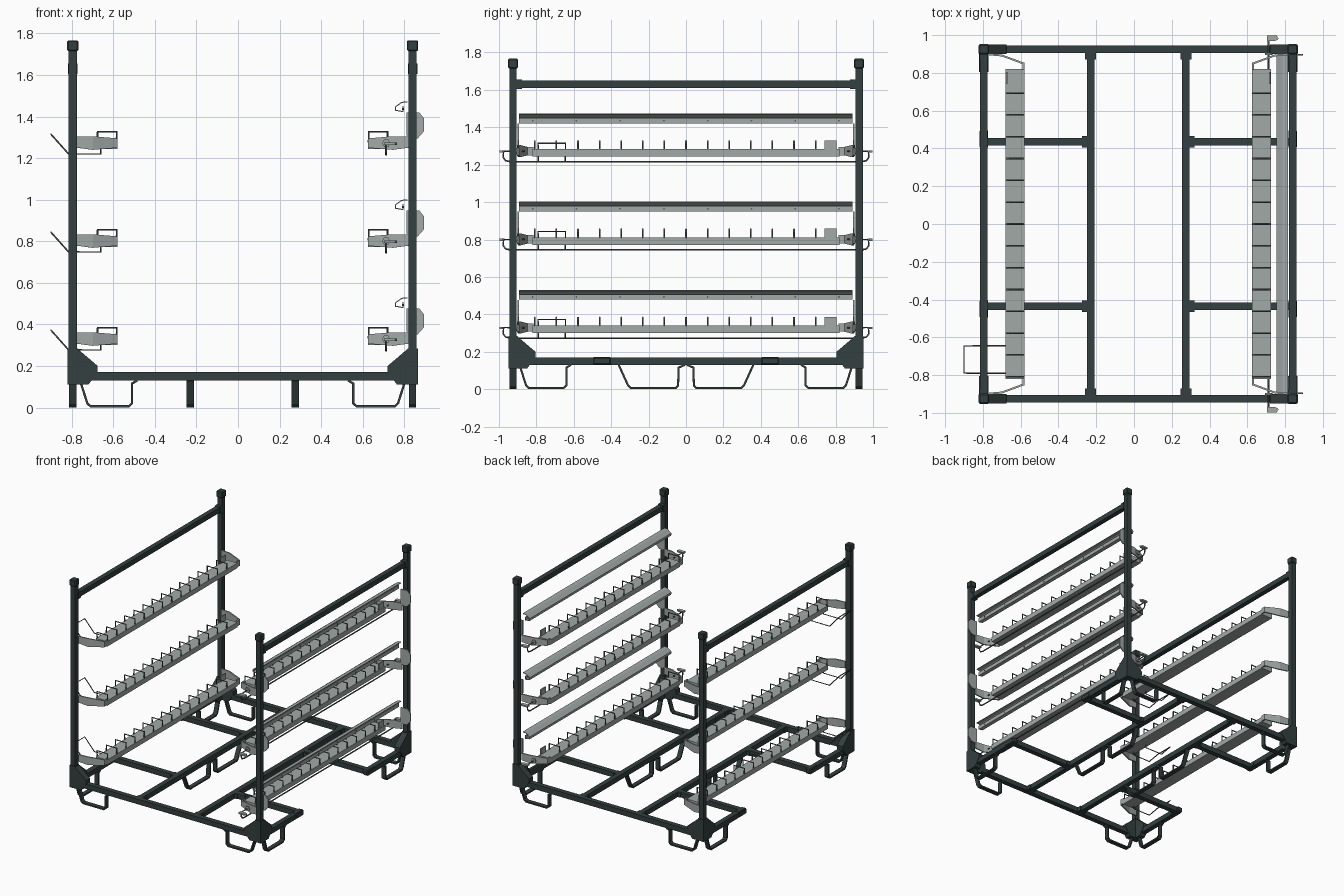
import bpy, bmesh
from mathutils import Vector

if "Cube" in bpy.data.objects:
    bpy.data.objects.remove(bpy.data.objects["Cube"])

CX, HX, HY = 0.0225, 0.8175, 0.925      # frame centre in x, half post spacing
ROWS = (0.0, -0.4715, -0.943)           # carrier levels relative to the top one
SIGNS = (-1, 1)


def material(name, col):
    m = bpy.data.materials.new(name)
    m.diffuse_color = (*col, 1)
    m.use_nodes = True
    m.node_tree.nodes["Principled BSDF"].inputs["Base Color"].default_value = m.diffuse_color
    return m


DARK = material("dark_paint", (0.035, 0.05, 0.05))
GREY = material("galvanised", (0.36, 0.40, 0.39))
WIRE = material("wire_steel", (0.10, 0.115, 0.11))


def prism(name, poly, plane, lo, hi, mat):
    """Extrude a 2D outline along the axis normal to its plane."""
    place = {"xy": lambda u, v, w: (u, v, w), "xz": lambda u, v, w: (u, w, v),
             "yz": lambda u, v, w: (w, u, v)}[plane]
    val = lambda f, p: f(p) if callable(f) else f
    bm = bmesh.new()
    a = [bm.verts.new(place(*p, val(lo, p))) for p in poly]
    b = [bm.verts.new(place(*p, val(hi, p))) for p in poly]
    bm.faces.new(a)
    bm.faces.new(b[::-1])
    for i in range(len(a)):
        j = (i + 1) % len(a)
        bm.faces.new((a[i], b[i], b[j], a[j]))
    bmesh.ops.recalc_face_normals(bm, faces=bm.faces)
    me = bpy.data.meshes.new(name)
    bm.to_mesh(me)
    bm.free()
    me.materials.append(mat)
    ob = bpy.data.objects.new(name, me)
    bpy.context.collection.objects.link(ob)
    return ob


def box(name, x0, x1, y0, y1, z0, z1, mat, bevel=0):
    ob = prism(name, [(x0, y0), (x1, y0), (x1, y1), (x0, y1)], "xy", z0, z1, mat)
    if bevel:
        mod = ob.modifiers.new("bevel", "BEVEL")
        mod.width, mod.segments = bevel, 1
    return ob


def cbox(name, c, s, mat, bevel=0):
    e = [v for i in range(3) for v in (c[i] - s[i] / 2, c[i] + s[i] / 2)]
    return box(name, *e, mat, bevel)


def ribbon(pts, t):
    """Outline of a sheet of thickness t following a 2D path."""
    pts = [Vector(p) for p in pts]
    left, right = [], []
    for i, p in enumerate(pts):
        d0 = (p - pts[i - 1]).normalized() if i else (pts[1] - p).normalized()
        d1 = (pts[i + 1] - p).normalized() if i < len(pts) - 1 else d0
        n0, n1 = Vector((-d0.y, d0.x)), Vector((-d1.y, d1.x))
        n = (n0 + n1).normalized()
        off = n * (t / 2 / max(n.dot(n0), 0.4))
        left.append(tuple(p + off))
        right.append(tuple(p - off))
    return left + right[::-1]


def wires(name, paths, r, mat):
    cu = bpy.data.curves.new(name, "CURVE")
    cu.dimensions, cu.bevel_depth, cu.bevel_resolution = "3D", r, 1
    cu.use_fill_caps = True
    for path in paths:
        sp = cu.splines.new("POLY")
        sp.points.add(len(path) - 1)
        for q, p in zip(sp.points, path):
            q.co = (*p, 1)
    cu.materials.append(mat)
    ob = bpy.data.objects.new(name, cu)
    bpy.context.collection.objects.link(ob)


# foot loop paths: (distance along beam, height)
CORNER_LOOP = [(.035, .13), (.07, .02), (.085, .006), (.27, .006), (.285, .02), (.285, .115), (.31, .13)]
MID_LOOP = [(.36, .13), (.31, .02), (.295, .006), (.055, .006), (.042, .02), (.04, .115), (.005, .13)]
GUSSET = [(-.025, .11), (-.025, .285), (.02, .285), (.12, .20), (.12, .17), (.075, .11)]

# base frame
for sy in SIGNS:
    cbox("base_end_beam", (CX, sy * HY, .15), (2 * HX, .04, .04), DARK)
for sx in SIGNS:
    xi = CX + sx * .2525
    cbox("base_inner_beam", (xi, 0, .15), (.04, 2 * HY - .04, .04), DARK)
    for sy in SIGNS:
        xo = CX + sx * HX
        cbox("base_cross_beam", ((xi + xo) / 2, sy * .435, .15), (HX - .2525 + .04, .04, .04), DARK)
        cbox("base_side_stub", (xo, sy * .68, .15), (.04, .53, .04), DARK)
        cbox("stub_joint", (xo, sy * .45, .15), (.046, .10, .044), DARK, .008)
        cbox("cross_joint", (xi + sx * .03, sy * .435, .15), (.03, .06, .036), DARK)
        cbox("inner_joint", (xi, sy * .89, .15), (.06, .04, .036), DARK)

        # corner post with cap and gussets
        box("corner_post", xo - .02, xo + .02, sy * HY - .02, sy * HY + .02, .11, 1.73, DARK)
        cbox("post_cap", (xo, sy * HY, 1.741), (.054, .054, .052), DARK, .006)
        prism("gusset_end", [(xo - sx * u, z) for u, z in GUSSET], "xz",
              sy * HY - .025, sy * HY + .025, DARK)
        prism("gusset_side", [(sy * (HY - u), z) for u, z in GUSSET], "yz", xo - .025, xo + .025, DARK)

        # strap feet
        prism("foot_end", ribbon([(xo - sx * u, z) for u, z in CORNER_LOOP], .011), "xz",
              sy * HY - .0175, sy * HY + .0175, DARK)
        prism("foot_side", ribbon([(sy * (HY - u), z) for u, z in CORNER_LOOP], .011), "yz",
              xo - .0175, xo + .0175, DARK)
        prism("foot_inner", ribbon([(sy * u, z) for u, z in MID_LOOP], .011), "yz",
              xi - .0175, xi + .0175, DARK)
        cbox("rail_bracket", (xo, sy * .892, 1.63), (.046, .03, .052), DARK)
    # top side rail
    cbox("top_rail", (CX + sx * HX, 0, 1.631), (.038, 1.82, .04), DARK)


def arm_low(dz):
    return lambda p: dz + (1.24 if .64 < abs(p[0] - CX) < .75 else 1.25)


def arm_high(dz):
    return lambda p: dz + (1.305 if abs(p[0] - CX) > .66 else 1.295)


ARM = [(.7975, .899), (.7225, .892), (.6075, .85), (.6075, .815)]
SHELF = [(.815, 1.471), (.787, 1.468), (.757, 1.446), (.758, 1.43), (.793, 1.424), (.793, 1.45)]
PLATE = [(.81, 1.31), (.83, 1.29), (.865, 1.295), (.896, 1.33), (.896, 1.39), (.872, 1.42), (.81, 1.42)]

for dz in ROWS:
    for sx in SIGNS:
        # toothed carrier bar with end arms
        x0, x1 = sorted((CX + sx * .6025, CX + sx * .7025))
        box("carrier_bar", x0, x1, -.82, .82, 1.243 + dz, 1.283 + dz, GREY)
        pins = []
        for n in range(-7, 7):
            y = n * .1155
            pins.append([(x0 + .004, y, 1.275 + dz), (x0 + .004, y, 1.327 + dz),
                         (x1 - .004, y, 1.327 + dz), (x1 - .004, y, 1.275 + dz)])
        wires("divider_pins", pins, .005, WIRE)
        xp = CX + sx * .697
        box("stop_plate", xp - .004, xp + .004, .74, .805, 1.27 + dz, 1.33 + dz, GREY)
        for sy in SIGNS:
            prism("carrier_arm", ribbon([(CX + sx * u, sy * v) for u, v in ARM], .01), "xy",
                  arm_low(dz), arm_high(dz), GREY)

    # pull handle on the left carriers
    half = [(-.66, 1.25), (-.66, 1.22), (-.815, 1.22), (-.9, 1.315)]
    wires("pull_handle", [[(x, -.645, z + dz) for x, z in half] +
                          [(x, -.79, z + dz) for x, z in half[::-1]]], .004, WIRE)

    # release rod with end paddles on the right carriers
    side = [(.86, 1.272), (.975, 1.272), (.978, 1.24), (.965, 1.222), (.94, 1.216)]
    wires("release_rod", [[(.713, -y, z + dz) for y, z in side] +
                          [(.713, y, z + dz) for y, z in side[::-1]]], .005, WIRE)
    for sy in SIGNS:
        prism("release_paddle", [(.703, sy * .97), (.75, sy * .97), (.766, sy * .98),
                                 (.755, sy * .998), (.703, sy * .998)], "xy",
              1.264 + dz, 1.276 + dz, GREY)
        wires("rod_collar", [[(.713, sy * .895, 1.272 + dz), (.713, sy * .905, 1.272 + dz)]], .02, GREY)
        # shelf mounting plate
        prism("shelf_plate", [(x, z + dz) for x, z in PLATE], "xz", sy * .896 - .004, sy * .896 + .004, GREY)

    # folded sheet shelf on the right side
    prism("folded_shelf", ribbon([(x, z + dz) for x, z in SHELF], .005), "xz", -.893, .891, GREY)
    for i in range(8):
        y = -.82 + i * .234
        wires("shelf_rivet", [[(.79, y, 1.436 + dz), (.798, y, 1.436 + dz)]], .005, WIRE)
